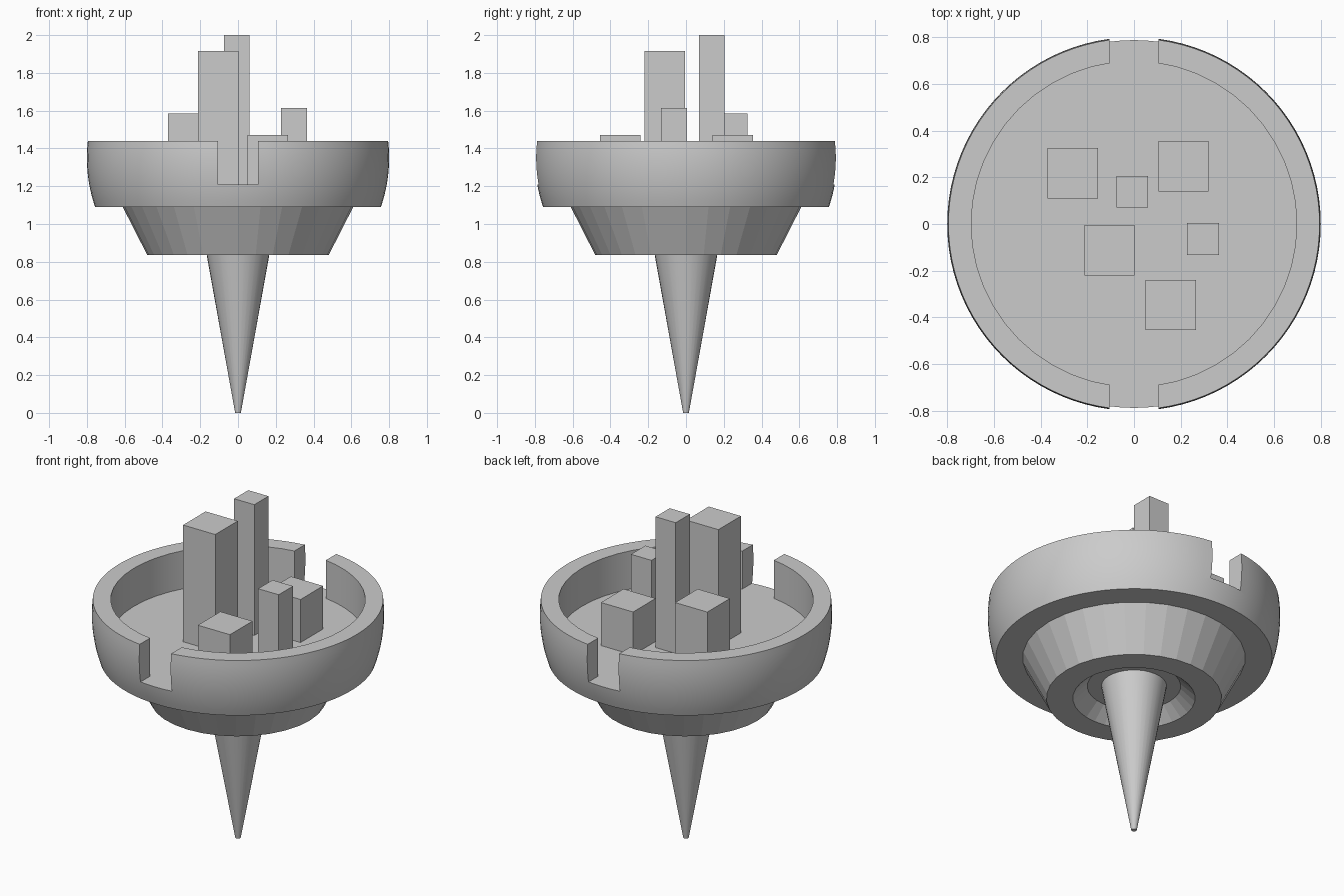
import bpy, bmesh, math

cube = bpy.data.objects.get("Cube")
if cube:
    bpy.data.objects.remove(cube, do_unlink=True)

grey = bpy.data.materials.new("plain_grey")
grey.use_nodes = True
grey.diffuse_color = (0.6, 0.6, 0.6, 1)
grey.node_tree.nodes["Principled BSDF"].inputs["Base Color"].default_value = (0.6, 0.6, 0.6, 1)

FLOOR, RIM, BASE = 1.21, 1.44, 1.09   # bowl heights


def finish(name, bm):
    bmesh.ops.recalc_face_normals(bm, faces=bm.faces)
    mesh = bpy.data.meshes.new(name)
    bm.to_mesh(mesh)
    bm.free()
    mesh.materials.append(grey)
    obj = bpy.data.objects.new(name, mesh)
    bpy.context.collection.objects.link(obj)
    return obj


def lathe(name, profile, sides):
    """Stack of rings (radius, z), capped at both ends."""
    bm = bmesh.new()
    rings = []
    for r, z in profile:
        rings.append([bm.verts.new((r * math.cos(a), r * math.sin(a), z))
                      for a in (math.tau * i / sides for i in range(sides))])
    for low, high in zip(rings, rings[1:]):
        for i in range(sides):
            j = (i + 1) % sides
            bm.faces.new((low[i], low[j], high[j], high[i]))
    bm.faces.new(rings[0])
    bm.faces.new(rings[-1])
    return finish(name, bm)


def box(name, x0, x1, y0, y1, z0, z1):
    bm = bmesh.new()
    bmesh.ops.create_cube(bm, size=1)
    for v in bm.verts:
        v.co = (x1 if v.co.x > 0 else x0, y1 if v.co.y > 0 else y0, z1 if v.co.z > 0 else z0)
    return finish(name, bm)


def smooth(obj, degrees):
    bpy.ops.object.select_all(action='DESELECT')
    obj.select_set(True)
    bpy.context.view_layer.objects.active = obj
    bpy.ops.object.shade_smooth_by_angle(angle=math.radians(degrees))


def cut(obj, cutter):
    cutter.hide_render = True
    mod = obj.modifiers.new("cut", 'BOOLEAN')
    mod.operation, mod.solver, mod.object = 'DIFFERENCE', 'EXACT', cutter
    bpy.context.view_layer.objects.active = obj
    bpy.ops.object.modifier_apply(modifier=mod.name)
    bpy.data.objects.remove(cutter, do_unlink=True)


# Bowl: a slice of a sphere, hollowed, with a notch at front and back
steps = 10
heights = [BASE + (RIM - BASE) * i / steps for i in range(steps + 1)]
bowl = lathe("bowl", [(math.sqrt(0.8 ** 2 - (z - 1.35) ** 2), z) for z in heights], 96)
cut(bowl, lathe("hollow_cutter", [(0.697, FLOOR), (0.697, RIM + 0.2)], 48))
cut(bowl, box("notch_cutter", -0.105, 0.105, -1, 1, FLOOR, RIM + 0.3))
smooth(bowl, 30)

# Tapered collar under the bowl, with a sloped recess in its underside
lathe_profile = [(0.256, 0.91), (0.335, 0.835), (0.48, 0.835), (0.61, BASE)]
collar = lathe("collar", lathe_profile, 32)

# Spike the model balances on
spike = lathe("spike", [(0.015, 0), (0.179, 0.91)], 32)
smooth(spike, 30)

# Towers on the bowl floor: left edge, front edge, width, top
towers = {
    "tower_back_right": (-0.37, 0.11, 0.215, 1.585),
    "tower_tallest": (-0.075, 0.07, 0.135, 2.0),
    "tower_back_left": (0.105, 0.14, 0.215, 1.47),
    "tower_wide_tall": (-0.213, -0.22, 0.215, 1.915),
    "tower_slim": (0.228, -0.133, 0.137, 1.615),
    "tower_front": (0.05, -0.455, 0.215, 1.47),
}
for name, (x, y, width, top) in towers.items():
    box(name, x, x + width, y, y + width, FLOOR, top)
